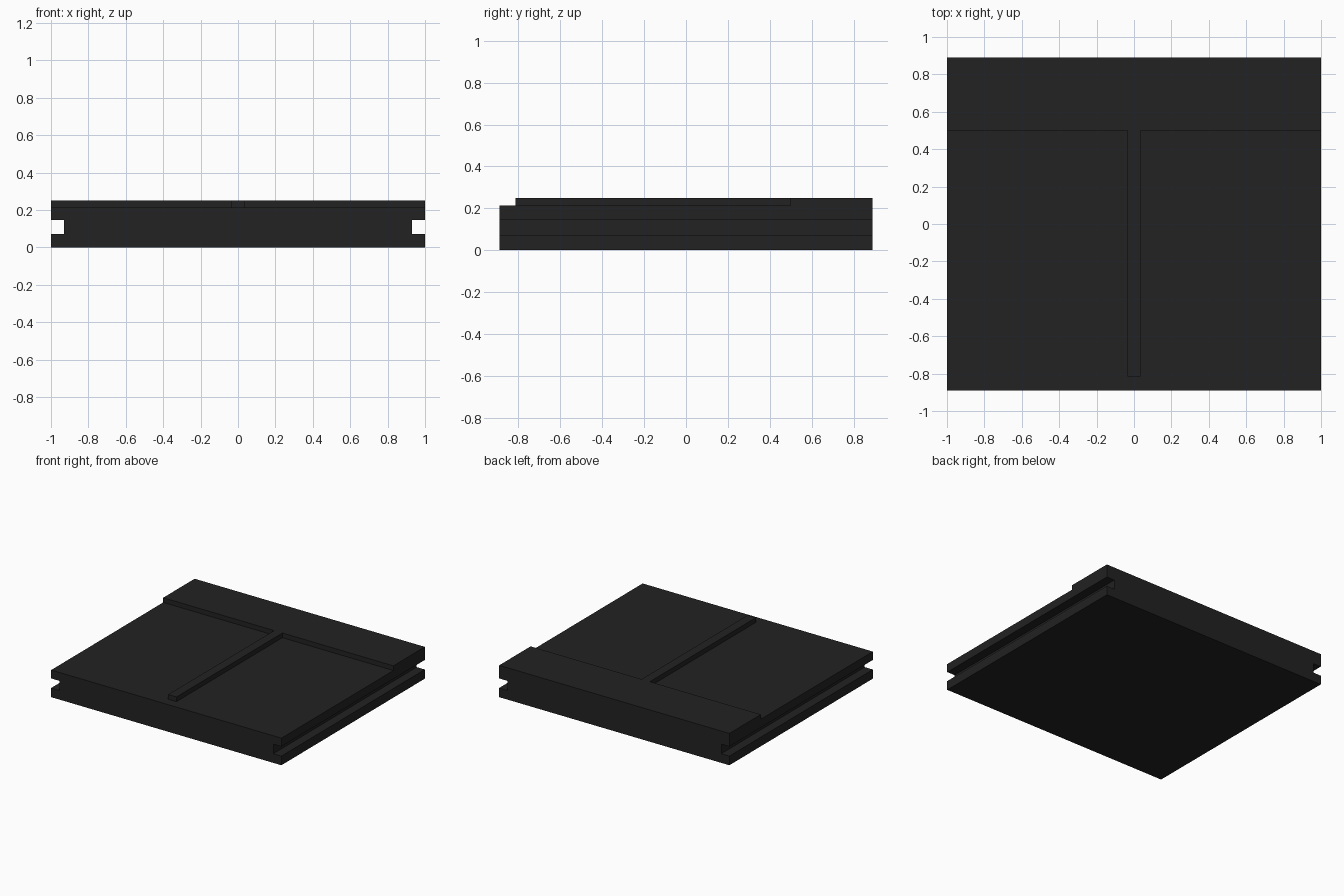
import bpy, bmesh
from mathutils import Vector

if "Cube" in bpy.data.objects:
    bpy.data.objects.remove(bpy.data.objects["Cube"])

HALF_Y, BODY_Z, TOP_Z = 0.89, 0.213, 0.25
SLOT_X, SLOT_LOW, SLOT_HIGH = 0.93, 0.072, 0.147
RIB_X, RIB_FRONT, BAND_FRONT = 0.036, -0.815, 0.50

mat = bpy.data.materials.new("charcoal black")
mat.diffuse_color = (0.016, 0.016, 0.016, 1)
mat.use_nodes = True
mat.node_tree.nodes["Principled BSDF"].inputs["Base Color"].default_value = mat.diffuse_color

# Slab profile with a slot along each side
right = [(1, 0), (1, SLOT_LOW), (SLOT_X, SLOT_LOW),
         (SLOT_X, SLOT_HIGH), (1, SLOT_HIGH), (1, BODY_Z)]
profile = right + [(-x, z) for x, z in reversed(right)]

bm = bmesh.new()
front = bm.faces.new([bm.verts.new((x, -HALF_Y, z)) for x, z in profile])
new = bmesh.ops.extrude_face_region(bm, geom=[front], use_keep_orig=True)["geom"]
bmesh.ops.translate(bm, vec=(0, 2 * HALF_Y, 0),
                    verts=[v for v in new if isinstance(v, bmesh.types.BMVert)])
bmesh.ops.recalc_face_normals(bm, faces=bm.faces[:])


def top_faces():
    return [f for f in bm.faces if all(abs(v.co.z - BODY_Z) < 1e-4 for v in f.verts)]


# Mark out the raised T on the top face
for co, no in (((0, BAND_FRONT, 0), (0, 1, 0)), ((0, RIB_FRONT, 0), (0, 1, 0)),
               ((-RIB_X, 0, 0), (1, 0, 0)), ((RIB_X, 0, 0), (1, 0, 0))):
    faces = top_faces()
    geom = set(faces)
    for f in faces:
        geom.update(f.edges)
        geom.update(f.verts)
    bmesh.ops.bisect_plane(bm, geom=list(geom), plane_co=co, plane_no=no)


def raised(f):
    c = f.calc_center_median()
    return c.y > BAND_FRONT or (abs(c.x) < RIB_X and c.y > RIB_FRONT)


# Raise the back band and centre rib
tee = [f for f in top_faces() if raised(f)]
new = bmesh.ops.extrude_face_region(bm, geom=tee)["geom"]
bmesh.ops.translate(bm, vec=Vector((0, 0, TOP_Z - BODY_Z)),
                    verts=[v for v in new if isinstance(v, bmesh.types.BMVert)])
bmesh.ops.delete(bm, geom=[f for f in tee if f.is_valid], context="FACES")
bmesh.ops.recalc_face_normals(bm, faces=bm.faces[:])

mesh = bpy.data.meshes.new("slotted_slab")
bm.to_mesh(mesh)
bm.free()
mesh.materials.append(mat)
slab = bpy.data.objects.new("slotted_slab", mesh)
bpy.context.collection.objects.link(slab)
